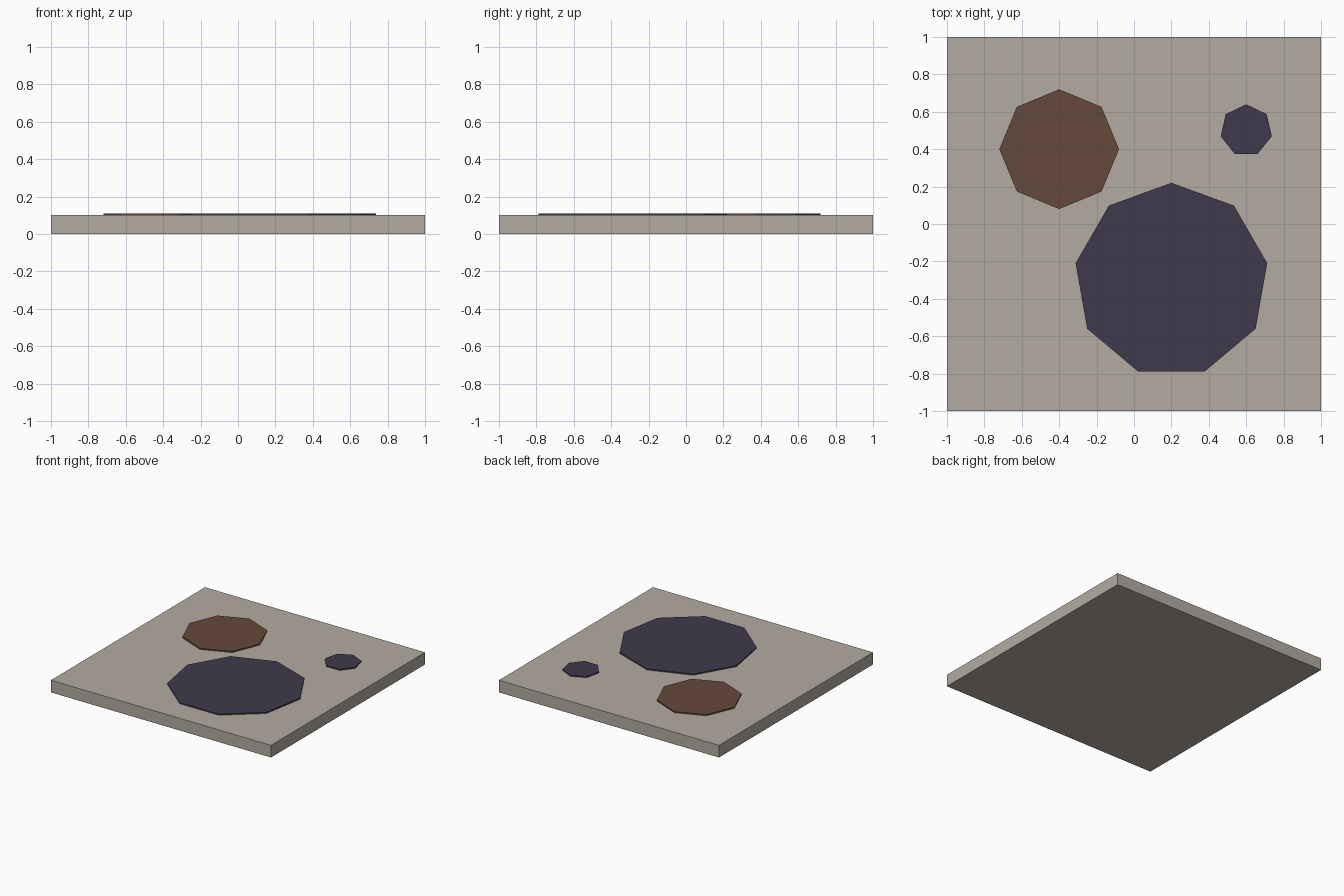
import bpy
from math import pi

if "Cube" in bpy.data.objects:
    bpy.data.objects.remove(bpy.data.objects["Cube"])


def material(name, rgb):
    mat = bpy.data.materials.new(name)
    mat.diffuse_color = (*rgb, 1)
    mat.use_nodes = True
    mat.node_tree.nodes["Principled BSDF"].inputs["Base Color"].default_value = mat.diffuse_color
    return mat


stone = material("stone", (0.45, 0.41, 0.36))
rust = material("rust", (0.13, 0.065, 0.043))
oil = material("oil", (0.05, 0.042, 0.072))

# Square ground slab
bpy.ops.mesh.primitive_cube_add(size=1, location=(0, 0, 0.05))
slab = bpy.context.object
slab.name = "slab"
slab.scale = (2, 2, 0.1)
slab.data.materials.append(stone)


def stain(name, x, y, radius, sides, mat):
    """Thin polygonal patch lying on the slab, one corner pointing to +y."""
    bpy.ops.mesh.primitive_cylinder_add(vertices=sides, radius=radius,
                                        depth=0.01, location=(x, y, 0.105))
    obj = bpy.context.object
    obj.name = name
    obj.data.materials.append(mat)


# Stains
stain("large_oil_stain", 0.2, -0.3, 0.52, 9, oil)
stain("rust_stain", -0.4, 0.4, 0.32, 8, rust)
stain("small_oil_stain", 0.6, 0.5, 0.14, 7, oil)
